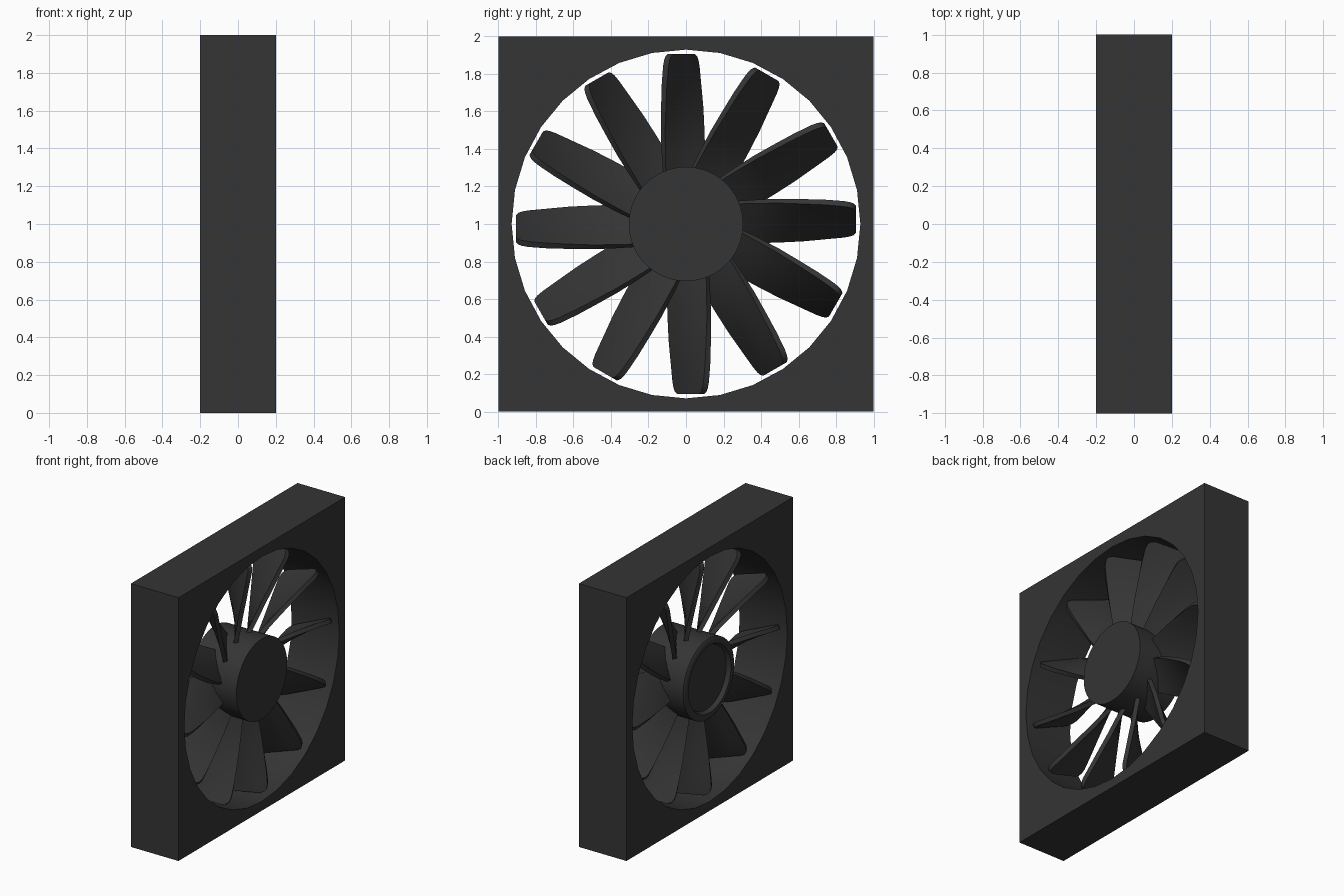
import bpy, bmesh, math
from mathutils import Vector

if "Cube" in bpy.data.objects:
    bpy.data.objects.remove(bpy.data.objects["Cube"])

AXIS_Z = 1.0
mat = bpy.data.materials.new("dark_plastic")
mat.diffuse_color = (0.035, 0.035, 0.035, 1)
mat.use_nodes = True
mat.node_tree.nodes["Principled BSDF"].inputs["Base Color"].default_value = mat.diffuse_color


def finish(bm, name, angle=35):
    bmesh.ops.remove_doubles(bm, verts=bm.verts, dist=1e-5)
    bmesh.ops.recalc_face_normals(bm, faces=bm.faces)
    me = bpy.data.meshes.new(name)
    bm.to_mesh(me)
    bm.free()
    ob = bpy.data.objects.new(name, me)
    bpy.context.collection.objects.link(ob)
    me.materials.append(mat)
    bpy.ops.object.select_all(action='DESELECT')
    ob.select_set(True)
    bpy.context.view_layer.objects.active = ob
    bpy.ops.object.shade_smooth_by_angle(angle=math.radians(angle))
    return ob


def bridge(bm, a, b, closed=True):
    n = len(a)
    for i in range(n if closed else n - 1):
        j = (i + 1) % n
        bm.faces.new((a[i], a[j], b[j], b[i]))


def place(x, r, t, ang):
    """Point from axial, radial and tangential distances."""
    c, s = math.cos(ang), math.sin(ang)
    return Vector((x, r * c - t * s, AXIS_Z + r * s + t * c))


# Square frame with a round 32-sided opening
def make_frame():
    bm = bmesh.new()
    n = 32
    rings = []
    for x, square in ((-0.2, 1), (0.2, 1), (0.2, 0), (-0.2, 0)):
        ring = []
        for k in range(n):
            a = 2 * math.pi * k / n
            r = 1 / max(abs(math.cos(a)), abs(math.sin(a))) if square else 0.93
            ring.append(bm.verts.new(place(x, r, 0, a)))
        rings.append(ring)
    for i in range(4):
        bridge(bm, rings[i], rings[(i + 1) % 4])
    finish(bm, "frame")


# Hub drum: flat on one end, shallow recess on the other
def make_hub():
    bm = bmesh.new()
    profile = [(-0.17, 0.24), (-0.2, 0.255), (-0.2, 0.29),
               (-0.19, 0.305), (0.2, 0.305)]
    n = 64
    rings = [[bm.verts.new(place(x, r, 0, 2 * math.pi * k / n)) for k in range(n)]
             for x, r in profile]
    for a, b in zip(rings, rings[1:]):
        bridge(bm, a, b)
    bm.faces.new(rings[0])
    bm.faces.new(rings[-1])
    finish(bm, "hub")


# Twisted blade: (radius, axial half width, tangential half width, offset, tip rounding)
STATIONS = [(0.27, 0.06, 0.105, 0.01, 1), (0.38, 0.085, 0.106, 0.014, 1),
            (0.5, 0.11, 0.105, 0.018, 1), (0.62, 0.135, 0.1, 0.02, 1),
            (0.74, 0.158, 0.092, 0.024, 1), (0.84, 0.175, 0.083, 0.025, 1),
            (0.875, 0.18, 0.081, 0.025, 0.95), (0.895, 0.182, 0.08, 0.025, 0.87),
            (0.907, 0.183, 0.08, 0.025, 0.72)]
HALF_THICK = 0.016


def make_blade(ang, name):
    bm = bmesh.new()
    chord = [-1, -0.5, 0, 0.5, 1]
    loops = []
    for r, hx, ht, off, k in STATIONS:
        length = math.hypot(hx, ht)
        nx, nt = -ht / length * HALF_THICK, hx / length * HALF_THICK
        pts = [(s, 1) for s in chord] + [(s, -1) for s in reversed(chord)]
        loops.append([bm.verts.new(place(s * k * hx + d * nx, r,
                                         off + s * k * ht + d * nt, ang))
                      for s, d in pts])
    for a, b in zip(loops, loops[1:]):
        bridge(bm, a, b)
    bm.faces.new(loops[0])
    bm.faces.new(loops[-1])
    finish(bm, name)


make_frame()
make_hub()
for i in range(12):
    make_blade(math.radians(30 * i), f"blade_{i + 1}")
